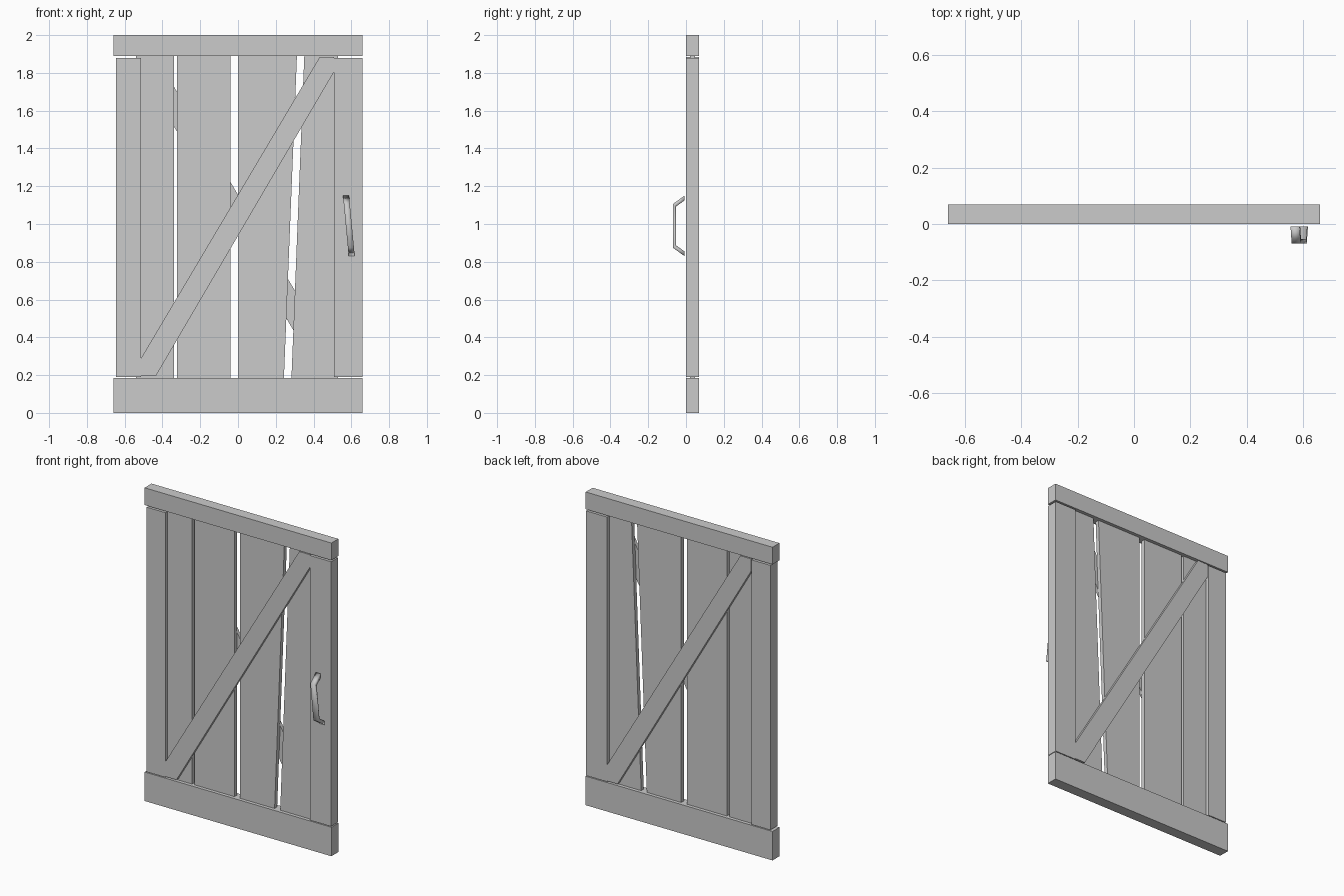
import bpy, bmesh
from mathutils import Matrix

if "Cube" in bpy.data.objects:
    bpy.data.objects.remove(bpy.data.objects["Cube"])

DEPTH = 0.07               # full frame thickness
PANEL = (0.022, 0.048)     # thin planks in the middle of the frame


def prism(name, pts, y0, y1, matrix=None):
    """Extrude an x/z outline from y0 to y1."""
    bm = bmesh.new()
    face = bm.faces.new([bm.verts.new((x, y0, z)) for x, z in pts])
    ext = bmesh.ops.extrude_face_region(bm, geom=[face])
    moved = [g for g in ext["geom"] if isinstance(g, bmesh.types.BMVert)]
    bmesh.ops.translate(bm, verts=moved, vec=(0, y1 - y0, 0))
    if matrix:
        bm.transform(matrix)
    bmesh.ops.recalc_face_normals(bm, faces=bm.faces)
    mesh = bpy.data.meshes.new(name)
    bm.to_mesh(mesh)
    bm.free()
    obj = bpy.data.objects.new(name, mesh)
    bpy.context.collection.objects.link(obj)
    return obj


def board(name, x0, x1, z0, z1, y0=0.0, y1=DEPTH):
    return prism(name, [(x0, z0), (x1, z0), (x1, z1), (x0, z1)], y0, y1)


# Frame
board("top_rail", -0.66, 0.66, 1.89, 2.0)
board("bottom_rail", -0.66, 0.66, 0.0, 0.185)
board("left_stile", -0.645, -0.513, 0.19, 1.88)
board("right_stile", 0.508, 0.658, 0.19, 1.88)

# Planks: bottom left, bottom right, top right, top left
planks = [(-0.54, -0.34, -0.34, -0.54),
          (-0.322, -0.04, -0.04, -0.322),
          (0.0, 0.243, 0.312, 0.0),
          (0.283, 0.53, 0.53, 0.351)]
for i, (a, b, c, d) in enumerate(planks):
    prism(f"plank_{i + 1}", [(a, 0.184), (b, 0.184), (c, 1.891), (d, 1.891)], *PANEL)

# Diagonal braces, the back one mirrored
brace = [(-0.513, 0.195), (-0.435, 0.195), (0.508, 1.805),
         (0.508, 1.885), (0.433, 1.885), (-0.513, 0.29)]
prism("front_brace", brace, 0.0, PANEL[0])
prism("back_brace", [(-x, z) for x, z in brace], PANEL[1], DEPTH)

# Handle: bent strap seen from the side, turned to face front and leaned
strap = [(-0.008, 1.15), (-0.07, 1.105), (-0.07, 0.875), (-0.008, 0.83),
         (-0.008, 0.855), (-0.053, 0.887), (-0.053, 1.092), (-0.008, 1.125)]
lean = Matrix(((0, 1, -0.094, 0.587 + 0.094 * 0.99),
               (1, 0, 0, 0),
               (0, 0, 1, 0),
               (0, 0, 0, 1)))
handle = prism("handle", strap, -0.016, 0.016, lean)
for p in handle.data.polygons:
    p.use_smooth = True
